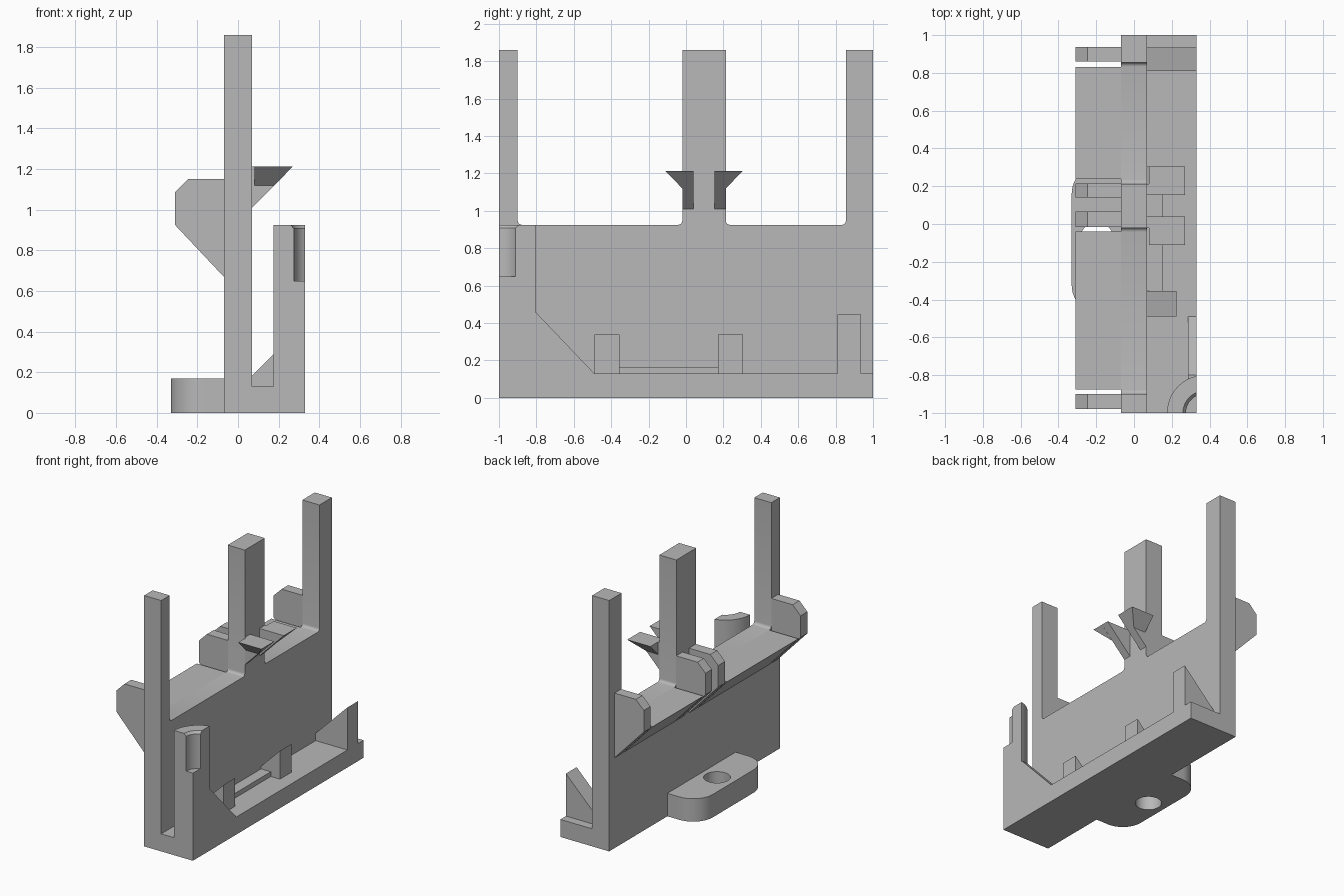
import bpy, bmesh
from math import cos, sin, pi, sqrt, acos, asin

cube = bpy.data.objects.get("Cube")
if cube:
    bpy.data.objects.remove(cube, do_unlink=True)

GREY = (0.48, 0.48, 0.48, 1)
grey = bpy.data.materials.new("plain grey")
grey.use_nodes = True
grey.diffuse_color = GREY
grey.node_tree.nodes["Principled BSDF"].inputs["Base Color"].default_value = GREY

# shared measurements
PLATE = 0.07      # half thickness of the upright plate
OUTER = 0.33      # outer edge of the base
FLOOR = 0.13      # top of the base
EDGE = 0.925      # top of the plate between the posts


def finish(name, bm):
    bmesh.ops.recalc_face_normals(bm, faces=bm.faces)
    mesh = bpy.data.meshes.new(name)
    bm.to_mesh(mesh)
    bm.free()
    mesh.materials.append(grey)
    obj = bpy.data.objects.new(name, mesh)
    bpy.context.collection.objects.link(obj)
    return obj


def prism(name, pts, lo, hi, axis, end_pts=None):
    """Extrude a profile along an axis, optionally morphing to end_pts."""
    place = {"x": lambda p, d: (d, p[0], p[1]),
             "y": lambda p, d: (p[0], d, p[1]),
             "z": lambda p, d: (p[0], p[1], d)}[axis]
    bm = bmesh.new()
    a = [bm.verts.new(place(p, lo)) for p in pts]
    b = [bm.verts.new(place(p, hi)) for p in (end_pts or pts)]
    bm.faces.new(a)
    bm.faces.new(b)
    for i in range(len(a)):
        j = (i + 1) % len(a)
        bm.faces.new((a[i], a[j], b[j], b[i]))
    return finish(name, bm)


def rect(a0, a1, b0, b1):
    return [(a0, b0), (a1, b0), (a1, b1), (a0, b1)]


def arc(cx, cy, r, start, end, n):
    return [(cx + r * cos(start + (end - start) * i / n),
             cy + r * sin(start + (end - start) * i / n)) for i in range(n + 1)]


def smooth(obj):
    bpy.ops.object.select_all(action="DESELECT")
    obj.select_set(True)
    bpy.context.view_layer.objects.active = obj
    bpy.ops.object.shade_smooth_by_angle(angle=pi / 6)


# Upright plate with three posts, filleted where the posts rise
TOP, F = 1.86, 0.022
outline = [(-1, 0), (1, 0), (1, TOP), (0.855, TOP)]
for right, left in ((0.855, 0.213), (-0.02, -0.9)):
    outline += arc(right - F, EDGE + F, F, 0, -pi / 2, 4)
    outline += arc(left + F, EDGE + F, F, -pi / 2, -pi, 4)
    outline += [(left, TOP), (-0.02 if left > 0 else -1, TOP)]
smooth(prism("upright_plate", outline, -PLATE, PLATE, "x"))

# Base ledge
prism("base", rect(PLATE, OUTER, 0, FLOOR), -1, 1, "y")

# Sloped ribs and the low rail between the two small ones
SLOPE = 0.115     # rib height above its x position
for name, y0, y1, x1 in (("front_rib", -0.49, -0.355, 0.225),
                         ("middle_rib", 0.17, 0.305, 0.225),
                         ("rear_rib", 0.81, 0.935, OUTER)):
    prism(name, [(PLATE, FLOOR), (x1, FLOOR), (x1, x1 + SLOPE),
                 (PLATE, PLATE + SLOPE)], y0, y1, "y")
prism("low_rail", rect(PLATE, 0.15, FLOOR, 0.165), -0.355, 0.17, "y")

# Rounded corner column with a curved socket in its upper part
CX = 0.375


def quarter(r):
    return arc(CX, -1, r, pi, acos((OUTER - CX) / r), 16)


def ring(r):
    return quarter(0.2) + quarter(r)[::-1]


smooth(prism("column_lower", [(OUTER, -1)] + quarter(0.2), FLOOR, 0.65, "z"))
smooth(prism("column_socket", ring(0.1), 0.65, 0.907, "z"))
smooth(prism("column_rim", ring(0.1), 0.907, EDGE, "z", ring(0.116)))

# Triangular brace beside the column
prism("column_brace", [(-0.825, FLOOR), (-0.49, FLOOR), (-0.8, 0.455),
                       (-0.825, 0.455)], 0.285, OUTER, "x")

# Rear shelves with sloped undersides, and the taller lugs beside them
BACK, ROOT = -0.31, 0.67
for name, y0, y1 in (("shelf_a", -0.875, -0.04), ("shelf_b", 0.238, 0.832)):
    prism(name, [(-PLATE, ROOT), (-PLATE, EDGE), (BACK, EDGE)], y0, y1, "y")
lug = [(-PLATE, ROOT), (-PLATE, 1.15), (-0.245, 1.15), (BACK, 1.085), (BACK, EDGE)]
for i, (y0, y1) in enumerate(((-0.98, -0.9), (-0.015, 0.065),
                              (0.14, 0.215), (0.86, 0.937))):
    prism(f"lug_{i + 1}", lug, y0, y1, "y")

# Mirrored pair of flared hooks on the middle post
MID, HOOK_TOP, HOOK_OUT = 0.0965, 1.213, 0.27
for name, s in (("hook_front", -1), ("hook_rear", 1)):
    prism(name + "_stem", [(PLATE, 1.01), (HOOK_OUT, HOOK_TOP), (PLATE, HOOK_TOP)],
          MID + s * 0.056, MID + s * 0.1165, "y")
    bm = bmesh.new()
    near, tip = MID + s * 0.1165, MID + s * 0.207
    for p in ((0.08, near, 1.12), (0.18, near, 1.12), (HOOK_OUT, near, HOOK_TOP),
              (0.08, near, HOOK_TOP), (0.08, tip, HOOK_TOP), (HOOK_OUT, tip, HOOK_TOP)):
        bm.verts.new(p)
    bmesh.ops.convex_hull(bm, input=bm.verts)
    finish(name + "_flare", bm)

# Mounting tab with rounded corners and a screw hole
R, CENTRE, HALF = 0.16, -0.082, 0.4
cx = R - OUTER
tab_outline = ([(-PLATE, CENTRE - HALF)]
               + arc(cx, CENTRE - HALF + R, R, -pi / 2, -pi, 12)
               + arc(cx, CENTRE + HALF - R, R, pi, pi / 2, 12)
               + [(-PLATE, CENTRE + HALF)])
tab = prism("mounting_tab", tab_outline, 0, 0.17, "z")
cutter = prism("hole_cutter", arc(-0.197, CENTRE, 0.09, 0, 2 * pi, 32)[:-1],
               -0.1, 0.3, "z")
cutter.hide_render = True
cut = tab.modifiers.new("screw_hole", "BOOLEAN")
cut.operation, cut.solver, cut.object = "DIFFERENCE", "EXACT", cutter
bpy.context.view_layer.objects.active = tab
bpy.ops.object.modifier_apply(modifier=cut.name)
bpy.data.objects.remove(cutter, do_unlink=True)
smooth(tab)
